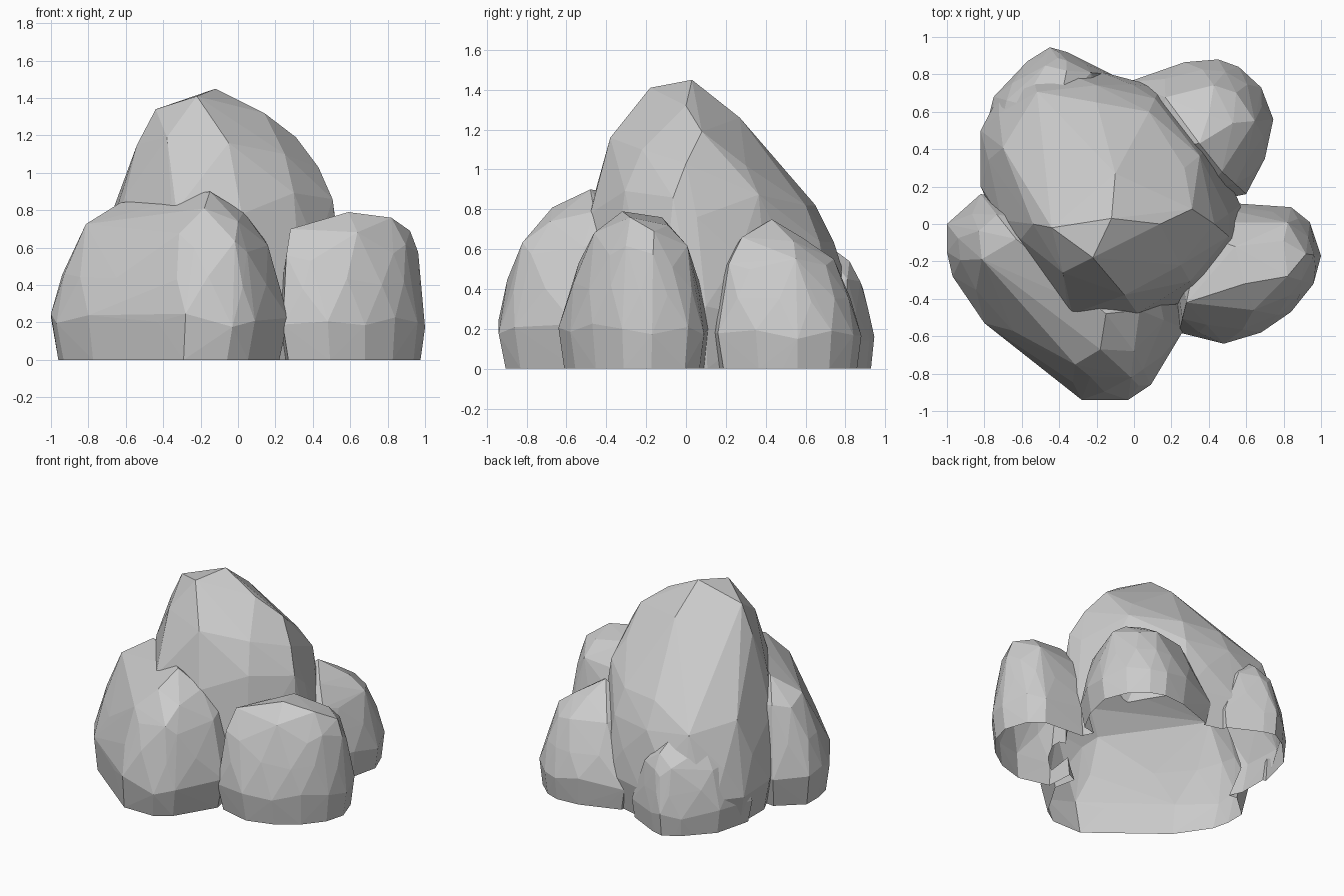
import bpy, bmesh
from math import sin
from mathutils import Vector

# (height fraction, inward fraction, half-step twist) of each ring up a boulder
RINGS = [(0, 0.07, 0), (0.27, 0.0, 0), (0.54, 0.16, 0.5), (0.8, 0.46, 0)]


def boulder(name, outline, crown, depth):
    """Faceted boulder: rings bulge from a ground outline up to crown points."""
    bm = bmesh.new()
    n = len(outline)
    crown = [Vector(c) for c in crown]
    middle = sum((Vector(p) for p in outline), Vector((0, 0))) / n
    for c in crown:
        bm.verts.new(c)
    for h, inward, twist in RINGS:
        for i in range(n):
            p = Vector(outline[i]).lerp(Vector(outline[(i + 1) % n]), twist)
            c = min(crown, key=lambda q: (q.xy - p).length)
            q = p.lerp(c.xy if h else middle, inward)
            uneven = 1 + 0.4 * (0.6 - h) * sin(2.4 * i)
            bm.verts.new((q.x, q.y, c.z * h * uneven))
            if h == 0:      # skirt below ground, trimmed off later
                q = p.lerp(middle, 0.15)
                bm.verts.new((q.x, q.y, -depth))
    res = bmesh.ops.convex_hull(bm, input=bm.verts)
    junk = {v for v in res["geom_interior"] + res["geom_unused"]
            if isinstance(v, bmesh.types.BMVert)}
    bmesh.ops.delete(bm, geom=list(junk), context='VERTS')
    bmesh.ops.recalc_face_normals(bm, faces=bm.faces)
    mesh = bpy.data.meshes.new(name)
    bm.to_mesh(mesh)
    bm.free()
    ob = bpy.data.objects.new(name, mesh)
    bpy.context.collection.objects.link(ob)
    return ob


# tall central boulder, spreading towards the back left
main = boulder(
    "rock_cluster",
    [(-0.82, 0.2), (-0.66, -0.15), (-0.36, -0.53), (0.05, -0.51),
     (0.34, -0.38), (0.57, -0.12), (0.57, 0.1), (0.42, 0.42), (0.14, 0.73),
     (-0.2, 0.82), (-0.56, 0.84), (-0.72, 0.69), (-0.82, 0.5)],
    [(-0.12, 0.03, 1.45), (-0.22, -0.18, 1.41), (-0.44, -0.02, 1.34),
     (-0.1, 0.27, 1.26), (0.14, 0.0, 1.32), (0.31, 0.08, 1.19),
     (0.43, 0.0, 1.03), (-0.54, 0.0, 1.15), (-0.38, -0.26, 1.19),
     (-0.05, -0.38, 1.16), (0.25, -0.22, 1.1), (0.27, 0.3, 1.02),
     (-0.2, 0.65, 0.82), (0.08, 0.6, 0.82), (-0.56, 0.3, 0.86),
     (-0.47, 0.55, 0.78), (-0.33, -0.48, 0.8), (0.02, -0.48, 0.78)], 0.1)

others = [
    # long boulder along the front left
    boulder("front_boulder",
            [(-1.0, 0.0), (-1.0, -0.15), (-0.97, -0.28), (-0.8, -0.53),
             (-0.6, -0.66), (-0.43, -0.82), (-0.28, -0.94), (-0.03, -0.94),
             (0.09, -0.86), (0.27, -0.56), (0.2, -0.2), (-0.3, 0.1),
             (-0.82, 0.16)],
            [(-0.15, -0.48, 0.9), (0.03, -0.46, 0.79), (0.0, -0.68, 0.74),
             (-0.18, -0.67, 0.81), (-0.63, -0.08, 0.84), (-0.38, -0.44, 0.8)],
            0.13),
    # right boulder
    boulder("right_boulder",
            [(0.24, -0.58), (0.48, -0.64), (0.68, -0.58), (0.84, -0.47),
             (0.96, -0.32), (1.0, -0.17), (0.94, 0.01), (0.84, 0.09),
             (0.62, 0.1), (0.4, 0.12), (0.2, 0.0)],
            [(0.28, -0.42, 0.7), (0.59, -0.32, 0.79), (0.82, -0.28, 0.76),
             (0.92, -0.16, 0.69), (0.8, -0.09, 0.72), (0.54, -0.12, 0.76)],
            0.16),
    # back right boulder
    boulder("back_right_boulder",
            [(0.6, 0.16), (0.7, 0.35), (0.745, 0.56), (0.68, 0.73),
             (0.56, 0.84), (0.45, 0.88), (0.27, 0.865), (-0.03, 0.76),
             (-0.05, 0.4), (0.3, 0.1)],
            [(0.35, 0.43, 0.75), (0.4, 0.58, 0.66), (0.53, 0.54, 0.64),
             (0.47, 0.28, 0.66)], 0.19),
    # low knob at the back left
    boulder("back_left_boulder",
            [(-0.82, 0.4), (-0.75, 0.68), (-0.57, 0.87), (-0.45, 0.945),
             (-0.36, 0.92), (-0.12, 0.8), (-0.1, 0.5), (-0.4, 0.3)],
            [(-0.4, 0.62, 0.69), (-0.36, 0.82, 0.54), (-0.6, 0.64, 0.58)],
            0.22),
]

# merge into one skin
bpy.context.view_layer.objects.active = main
for ob in others:
    mod = main.modifiers.new("merge", 'BOOLEAN')
    mod.operation = 'UNION'
    mod.solver = 'EXACT'
    mod.object = ob
    bpy.ops.object.modifier_apply(modifier=mod.name)
    bpy.data.objects.remove(ob)

# trim at ground level, leaving the underside open
bm = bmesh.new()
bm.from_mesh(main.data)
bmesh.ops.bisect_plane(bm, geom=bm.verts[:] + bm.edges[:] + bm.faces[:],
                       plane_co=(0, 0, 0.0005), plane_no=(0, 0, 1),
                       clear_inner=True)
for v in bm.verts:
    v.co.z -= 0.0005
for f in bm.faces:
    f.smooth = False
bm.to_mesh(main.data)
bm.free()
